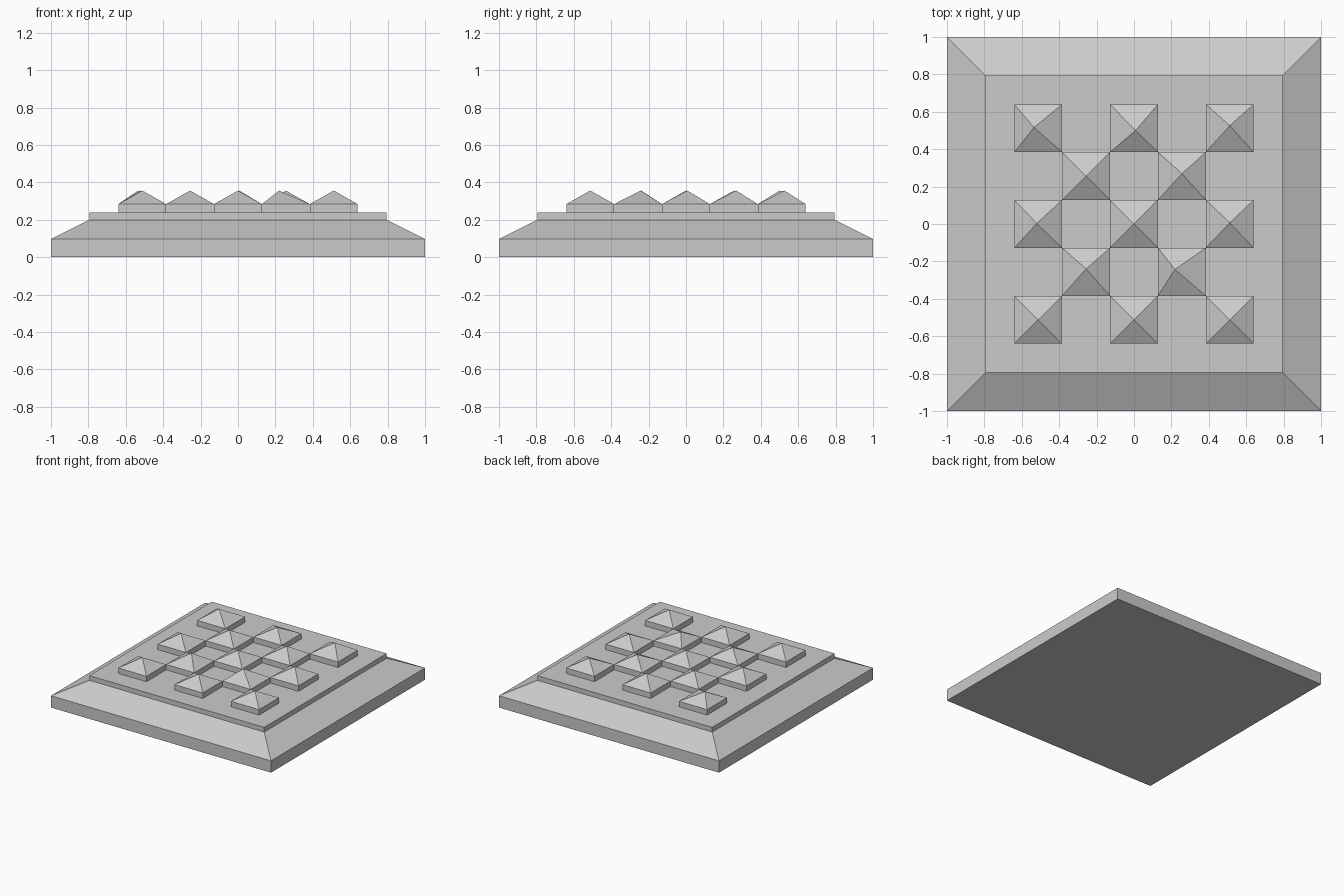
import bpy
import bmesh

cube = bpy.data.objects.get("Cube")
if cube:
    bpy.data.objects.remove(cube, do_unlink=True)

# Single stone grey
grey = bpy.data.materials.new("stone_grey")
grey.use_nodes = True
colour = (0.6, 0.6, 0.6, 1.0)
grey.diffuse_color = colour
grey.node_tree.nodes["Principled BSDF"].inputs["Base Color"].default_value = colour


def square_stack(name, centre, levels, apex=None):
    """Join square rings (half width, height); close with a cap or an apex point."""
    bm = bmesh.new()
    cx, cy = centre
    rings = [[bm.verts.new((cx + sx * half, cy + sy * half, z))
              for sx, sy in ((-1, -1), (1, -1), (1, 1), (-1, 1))]
             for half, z in levels]
    bm.faces.new(rings[0][::-1])
    for low, high in zip(rings, rings[1:]):
        for i in range(4):
            j = (i + 1) % 4
            bm.faces.new((low[i], low[j], high[j], high[i]))
    top = rings[-1]
    if apex:
        tip = bm.verts.new(apex)
        for i in range(4):
            bm.faces.new((top[i], top[(i + 1) % 4], tip))
    else:
        bm.faces.new(top)
    mesh = bpy.data.meshes.new(name)
    bm.to_mesh(mesh)
    bm.free()
    mesh.materials.append(grey)
    obj = bpy.data.objects.new(name, mesh)
    bpy.context.collection.objects.link(obj)
    return obj


# Base slab with sloped shoulders, and the raised panel on it
square_stack("base_slab", (0, 0), [(1, 0), (1, 0.097), (0.795, 0.2)])
square_stack("raised_panel", (0, 0), [(0.795, 0.2), (0.795, 0.239)])

# Pyramid studs in a checkerboard; a few have tips slightly off centre
PITCH = 0.256
tip_shift = {
    (-2, 2): (-0.023, 0.004), (0, 2): (0.008, -0.012), (2, 2): (0, 0.014),
    (1, 1): (0, 0.013), (-2, 0): (-0.008, 0.003), (2, 0): (0, 0.007),
    (-1, -1): (0, 0.016), (1, -1): (-0.037, 0.013),
}
for col in range(-2, 3):
    for row in range(-2, 3):
        if (col + row) % 2:
            continue
        x, y = col * PITCH, row * PITCH
        dx, dy = tip_shift.get((col, row), (0, 0))
        square_stack("pyramid_stud", (x, y), [(PITCH / 2, 0.239), (PITCH / 2, 0.284)],
                     (x + dx, y + dy, 0.356))
